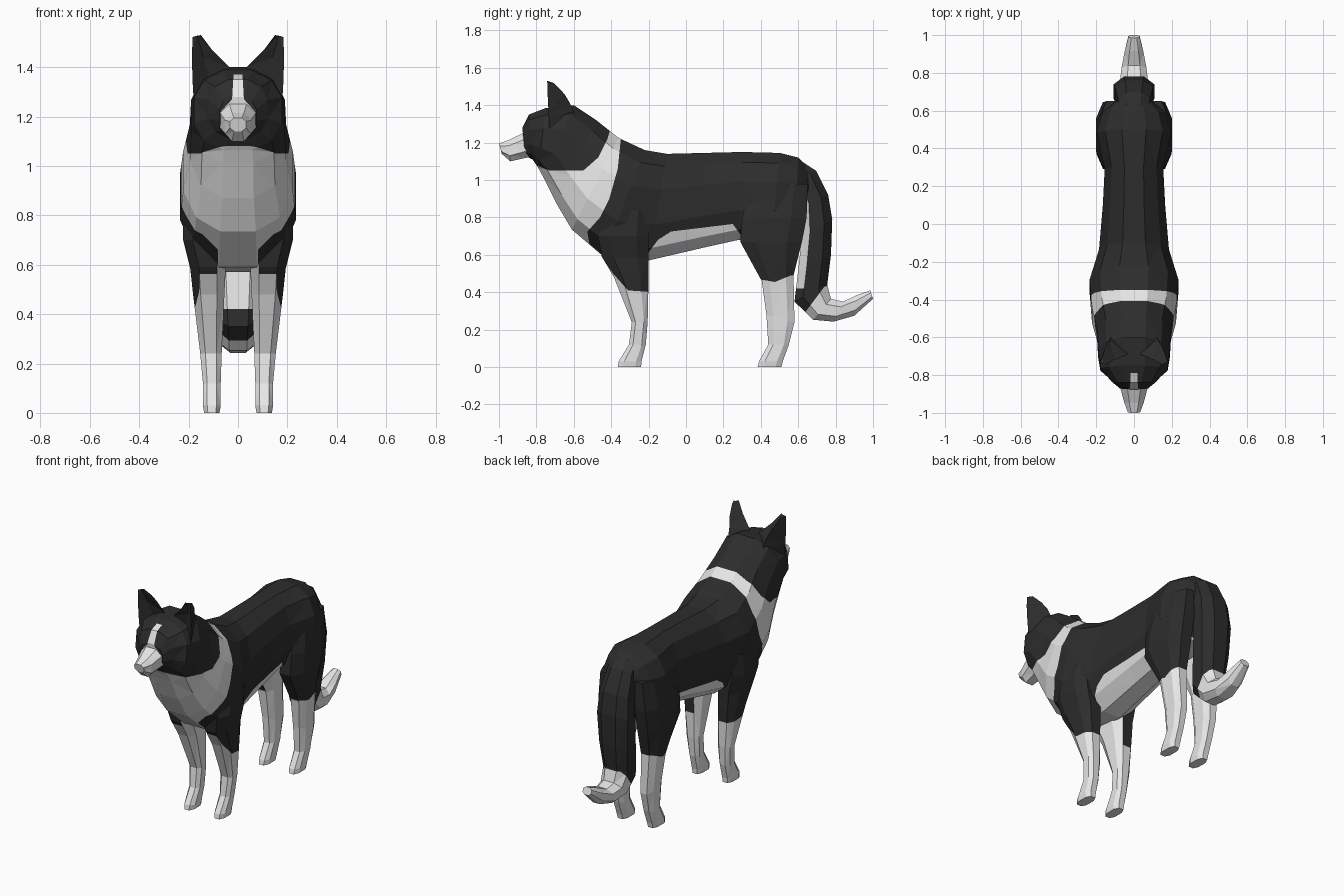
import bpy, bmesh, math
from mathutils import Vector


def material(name, c):
    m = bpy.data.materials.new(name)
    m.diffuse_color = (c, c, c, 1)
    return m


MATS = [material("black_fur", 0.026), material("white_fur", 0.8)]
BLACK, WHITE = 0, 1


def ring(y1, z1, y2, z2, w, cx=0, n=12, p=0.85):
    """Rounded cross-section spanning two (y, z) points, half width w."""
    pts, k = [], math.cos(math.pi / n)
    for i in range(n):
        a = 2 * math.pi * (i + 0.5) / n
        c, s = math.cos(a) / k, math.sin(a) / k
        c = math.copysign(abs(c) ** p, c)
        s = math.copysign(abs(s) ** p, s)
        pts.append((cx + w * s, (y1 + y2) / 2 + (y1 - y2) / 2 * c,
                    (z1 + z2) / 2 + (z1 - z2) / 2 * c))
    return pts


def inside(u, v, poly):
    hit = False
    for (a, b), (c, d) in zip(poly, poly[1:] + poly[:1]):
        if (b > v) != (d > v) and u < (c - a) * (v - b) / (d - b) + a:
            hit = not hit
    return hit


def part(name, rings, base=BLACK, regions=(), mirror=False):
    """Loft rings; cut colour outlines into the faces and paint the insides."""
    bm = bmesh.new()
    rows = [[bm.verts.new(p) for p in r] for r in rings]
    for r, q in zip(rows, rows[1:]):
        for i in range(len(r)):
            j = (i + 1) % len(r)
            bm.faces.new((r[i], r[j], q[j], q[i]))
    bm.faces.new(rows[0])
    bm.faces.new(rows[-1])
    bmesh.ops.triangulate(bm, faces=bm.faces[:])
    bmesh.ops.recalc_face_normals(bm, faces=bm.faces[:])
    for mat, ax, poly, test in regions:
        for (a, b), (c, d) in zip(poly, poly[1:] + poly[:1]):
            if ax == 1:
                co, no = Vector((0, a, b)), Vector((0, b - d, c - a))
            else:
                co, no = Vector((a, 0, b)), Vector((b - d, 0, c - a))
            bmesh.ops.bisect_plane(bm, geom=bm.verts[:] + bm.edges[:] + bm.faces[:],
                                   dist=1e-5, plane_co=co, plane_no=no.normalized())
    bm.normal_update()
    for f in bm.faces:
        c = f.calc_center_median()
        f.material_index = base
        for mat, ax, poly, test in regions:
            if inside(c[ax], c.z, poly) and test(c, f.normal):
                f.material_index = mat
    me = bpy.data.meshes.new(name)
    bm.to_mesh(me)
    bm.free()
    for m in MATS:
        me.materials.append(m)
    ob = bpy.data.objects.new(name, me)
    bpy.context.collection.objects.link(ob)
    if mirror:
        mod = ob.modifiers.new("mirror", 'MIRROR')
        mod.use_mirror_merge = False
    return ob


def always(c, n):
    return True


# head, neck and torso: top (y, z), bottom (y, z), half width
body = [(-.875, 1.28, -.86, 1.13, .075), (-.84, 1.35, -.82, 1.11, .12),
        (-.75, 1.385, -.79, 1.065, .178), (-.60, 1.40, -.76, 1.01, .19),
        (-.48, 1.32, -.69, .87, .195), (-.36, 1.225, -.61, .735, .222),
        (-.22, 1.16, -.44, .59, .235), (-.10, 1.14, -.20, .57, .185),
        (.10, 1.145, .10, .64, .165), (.30, 1.15, .28, .68, .155),
        (.50, 1.145, .46, .68, .198), (.60, 1.12, .58, .70, .165),
        (.67, 1.05, .63, .76, .09)]
collar = [(-.87, 1.14), (-.80, 1.08), (-.73, 1.05), (-.55, 1.05), (-.47, 1.12), (-.42, 1.22),
          (-.39, 1.32), (-.34, 1.30), (-.365, 1.06), (-.41, .90), (-.46, .80),
          (-.54, .71), (-.60, .55), (-.95, .60)]
belly = [(-.21, .5), (-.21, .6), (-.15, .68), (-.08, .725), (.25, .765),
         (.32, .67), (.62, .72), (.64, .5)]
chest = [(-.17, .75), (-.08, .66), (-.08, .5), (.08, .5), (.08, .66), (.17, .75)]
blaze = [(-.018, 1.37), (.018, 1.37), (.024, 1.27), (.07, 1.22), (-.07, 1.22), (-.024, 1.27)]
part("body", [ring(*r) for r in body], BLACK,
     [(WHITE, 1, collar, always), (WHITE, 1, belly, always),
      (WHITE, 0, chest, lambda c, n: c.y < -.2),
      (WHITE, 0, blaze, lambda c, n: c.y < -.7)])

# muzzle
part("muzzle", [ring(*r, n=8) for r in
                [(-.82, 1.265, -.80, 1.12, .085), (-.875, 1.25, -.85, 1.12, .072),
                 (-.945, 1.215, -.94, 1.10, .052), (-1.0, 1.195, -.985, 1.14, .033)]], WHITE)

# ears: inner, front, outer and back corner of each ring
part("ears", [
    [(.03, -.67, 1.36), (.11, -.68, 1.28), (.178, -.73, 1.24), (.12, -.59, 1.34)],
    [(.035, -.69, 1.40), (.11, -.68, 1.33), (.185, -.735, 1.36), (.13, -.62, 1.41)],
    [(.105, -.72, 1.47), (.14, -.705, 1.44), (.186, -.74, 1.46), (.15, -.65, 1.46)],
    [(.15, -.745, 1.53), (.165, -.735, 1.528), (.184, -.74, 1.522), (.17, -.705, 1.518)],
], BLACK, mirror=True)


# legs: front (y, z), back (y, z), inner x, outer x
def leg(name, rows, patch):
    rings = [ring(a, b, c, d, (xo - xi) / 2, (xi + xo) / 2, 8, 0.75)
             for a, b, c, d, xi, xo in rows]
    part(name, rings, WHITE, [(BLACK, 1, patch, lambda c, n: n.x > -.35)], True)


leg("front_legs", [(-.43, .84, -.20, .84, .08, .222), (-.47, .70, -.20, .70, .06, .222),
                   (-.45, .59, -.20, .58, .05, .193), (-.385, .48, -.20, .48, .055, .182),
                   (-.29, .24, -.205, .24, .066, .153), (-.305, .12, -.215, .12, .07, .142),
                   (-.36, .03, -.238, .03, .07, .142), (-.365, 0, -.24, 0, .075, .137)],
    [(-.6, .9), (-.6, .62), (-.46, .60), (-.39, .50), (-.31, .41), (-.1, .395), (-.1, .9)])
leg("hind_legs", [(.36, .98, .65, .98, .06, .175), (.30, .80, .645, .80, .055, .2),
                  (.29, .67, .62, .67, .055, .198), (.405, .46, .575, .49, .06, .17),
                  (.43, .28, .58, .24, .066, .15), (.44, .12, .55, .12, .07, .142),
                  (.39, .03, .517, .03, .07, .142), (.383, 0, .51, 0, .075, .137)],
    [(.2, 1.1), (.2, .48), (.39, .47), (.475, .455), (.56, .49), (.75, .5), (.75, 1.1)])

# tail hanging down, white curled tip
tail = [(.50, 1.06, .58, 1.125, .06), (.58, .98, .695, 1.05, .085),
        (.62, .86, .76, .92, .1), (.62, .70, .782, .79, .108),
        (.60, .52, .775, .60, .1), (.58, .35, .755, .44, .085),
        (.68, .253, .775, .365, .075), (.79, .243, .84, .35, .066),
        (.90, .275, .915, .385, .05), (1.0, .365, .985, .41, .03)]
part("tail", [ring(*r, n=8) for r in tail], BLACK,
     [(WHITE, 1, [(.74, .43), (.62, .27), (.6, .1), (1.1, .1), (1.1, .5), (.85, .45)], always),
      (WHITE, 0, [(-.12, .42), (.12, .42), (.12, .9), (-.12, .9)],
       lambda c, n: n.y < -.6)])
